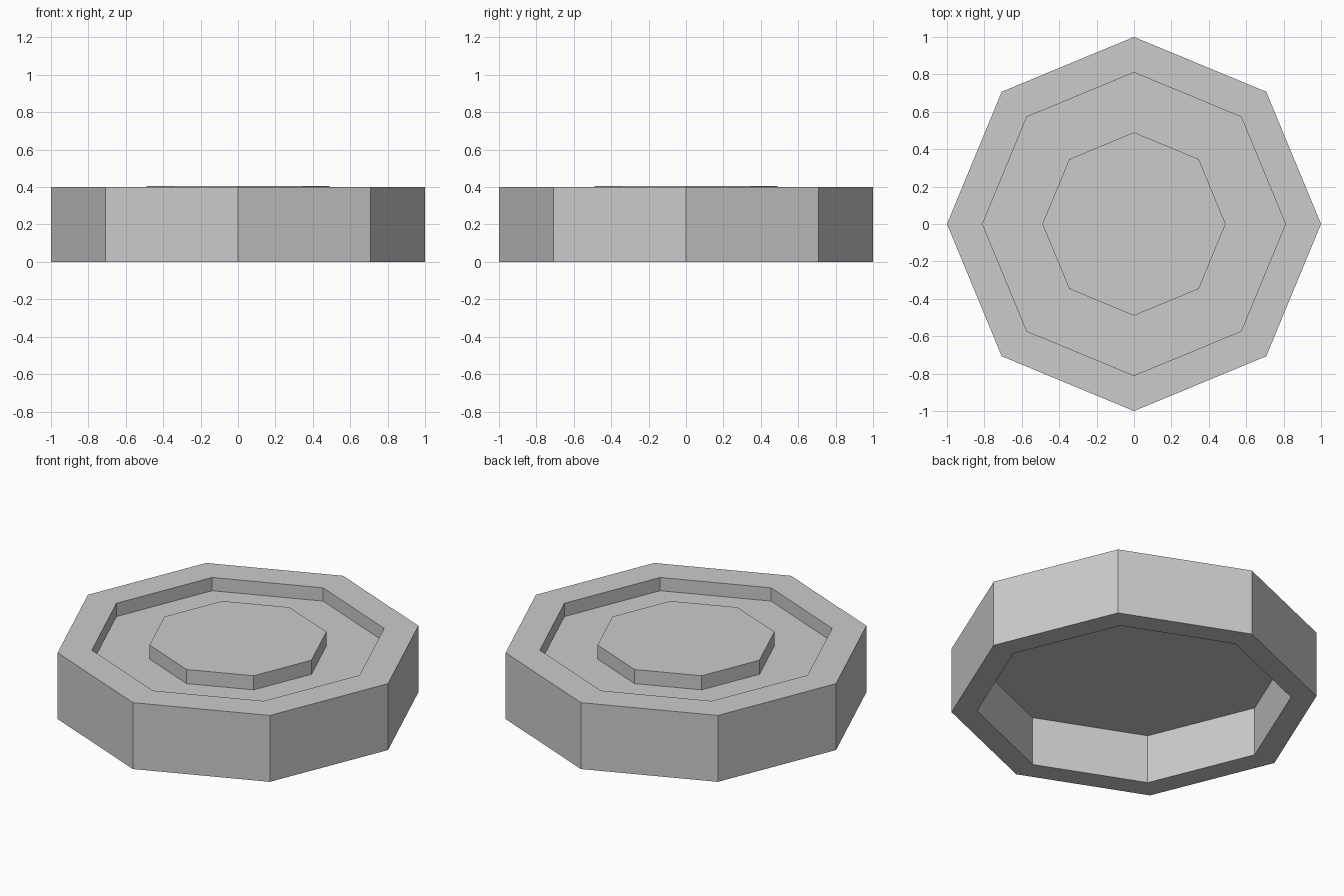
import bpy, bmesh
from math import cos, sin, tau

SIDES = 8

cube = bpy.data.objects.get("Cube")
if cube:
    bpy.data.objects.remove(cube, do_unlink=True)

# Single plain grey
grey = bpy.data.materials.new("plain_grey")
grey.use_nodes = True
colour = (0.6, 0.6, 0.6, 1)
grey.diffuse_color = colour
grey.node_tree.nodes["Principled BSDF"].inputs["Base Color"].default_value = colour


def lathe(name, profile):
    """Sweep (radius, height) points round z and cap both ends."""
    bm = bmesh.new()
    rings = [[bm.verts.new((r * cos(tau * i / SIDES), r * sin(tau * i / SIDES), z))
              for i in range(SIDES)] for r, z in profile]
    for low, high in zip(rings, rings[1:]):
        for i in range(SIDES):
            j = (i + 1) % SIDES
            bm.faces.new((low[i], low[j], high[j], high[i]))
    bm.faces.new(rings[0][::-1])
    bm.faces.new(rings[-1])
    bmesh.ops.recalc_face_normals(bm, faces=bm.faces)
    mesh = bpy.data.meshes.new(name)
    bm.to_mesh(mesh)
    bm.free()
    mesh.materials.append(grey)
    obj = bpy.data.objects.new(name, mesh)
    bpy.context.collection.objects.link(obj)
    return obj


# Hollow underside, outer wall, flat rim, sunken channel and raised centre
lathe("octagonal_base", [
    (0.86, 0.295), (0.86, 0), (1, 0), (1, 0.4),
    (0.81, 0.4), (0.81, 0.32), (0.49, 0.32), (0.49, 0.405),
])
